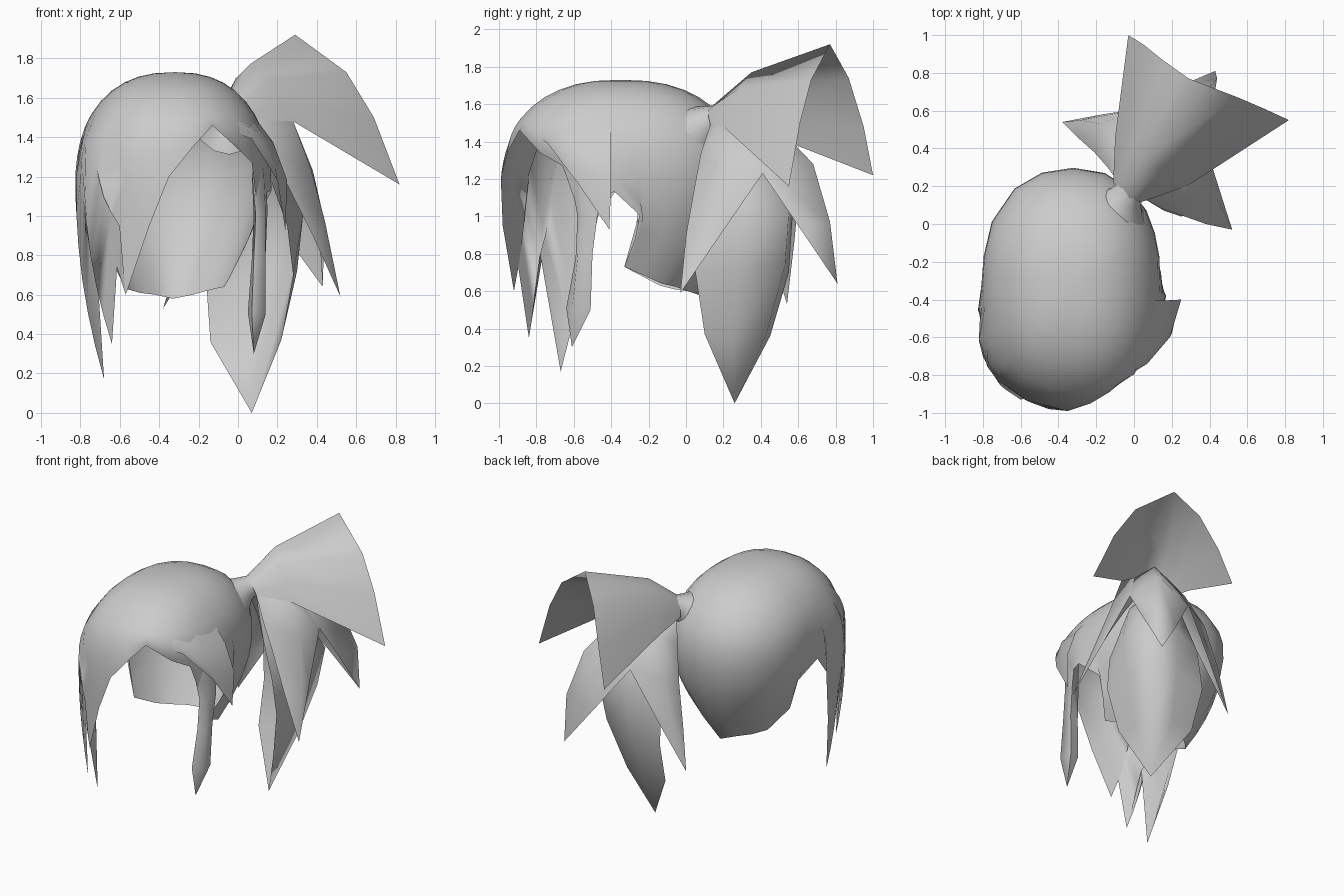
import bpy, bmesh, math
from mathutils import Vector as V

mat = bpy.data.materials.new("light_grey")
mat.diffuse_color = (0.6, 0.6, 0.6, 1)


def sheet(name, rows, closed=False, angle=100):
    """Skin a grid of points; coincident points collapse into tips."""
    bm = bmesh.new()
    grid = [[bm.verts.new(p) for p in r] for r in rows]
    n = len(rows[0])
    for a, b in zip(grid, grid[1:]):
        for i in range(n if closed else n - 1):
            j = (i + 1) % n
            bm.faces.new((a[i], a[j], b[j], b[i]))
    bmesh.ops.remove_doubles(bm, verts=bm.verts, dist=0.002)
    bmesh.ops.recalc_face_normals(bm, faces=bm.faces)
    me = bpy.data.meshes.new(name)
    bm.to_mesh(me)
    bm.free()
    me.materials.append(mat)
    ob = bpy.data.objects.new(name, me)
    bpy.context.collection.objects.link(ob)
    bpy.context.view_layer.objects.active = ob
    ob.select_set(True)
    bpy.ops.object.shade_smooth_by_angle(angle=math.radians(angle))
    ob.select_set(False)
    return ob


# Scalp cap: rounded dome whose columns run from the crown to a jagged hem
CX, CY, CZ, RZ, POW = -0.32, -0.35, 1.1, 0.63, 2.4
HEM = [  # azimuth, hem point
    (-70, -.13, -.89, 1.46), (-55, 0, -.78, 1.34), (-40, .07, -.66, 1.27),
    (-28, .09, -.60, 1.10), (-14, .15, -.47, 1.12), (-3, .17, -.38, 1.13),
    (10, .10, -.23, .99), (22, -.02, -.33, .73), (36, -.04, -.24, .69),
    (48, -.07, -.13, .64), (61, -.14, -.06, .625), (75, -.23, .01, .60),
    (90, -.33, .07, .58), (105, -.42, .01, .60), (120, -.50, -.06, .61),
    (140, -.57, -.14, .63), (158, -.62, -.33, .73), (170, -.74, -.23, .99),
    (183, -.81, -.38, 1.13), (190, -.82, -.47, 1.0), (199, -.77, -.56, .6),
    (207, -.68, -.67, .17), (214, -.72, -.78, .8), (220, -.64, -.84, .35),
    (227, -.60, -.93, .95), (232, -.57, -.92, .6), (241, -.45, -.98, .95),
    (257, -.35, -.99, 1.2), (275, -.23, -.95, 1.35), (290, -.13, -.89, 1.46)]


def spow(v):
    return math.copysign(abs(v) ** (2 / POW), v)


def dome(az, s):
    """Point on the dome, s = 0 at the crown, straight down past the equator."""
    c, d = math.cos(math.radians(az)), math.sin(math.radians(az))
    rx, ry = (0.49 if c > 0 else 0.515), (0.675 if d > 0 else 0.655)
    k = (abs(c / rx) ** POW + abs(d / ry) ** POW) ** (-1 / POW)
    r = k * (spow(math.sin(s)) if s < math.pi / 2 else 1)
    z = spow(math.cos(s)) if s < math.pi / 2 else math.pi / 2 - s
    return V((CX + r * c, CY + r * d, CZ + RZ * z))


def hem_param(z):
    if z < CZ:
        return math.pi / 2 + (CZ - z) / RZ
    return math.acos(((z - CZ) / RZ) ** (POW / 2))


UPPER, LOWER, S0 = 6, 9, math.radians(52)
cap = [[dome(az, S0 * i / UPPER) for az, *_ in HEM] for i in range(UPPER)]
for i in range(LOWER):
    t = i / (LOWER - 1)
    row = []
    for az, *end in HEM:
        s1 = hem_param(end[2])
        p = dome(az, S0 + (s1 - S0) * t)
        p += (V(end) - dome(az, s1)) * t ** 2.4
        if 200 < az < 230:  # the left fringe stands off the head a little
            a = math.radians(az)
            p += V((math.cos(a), math.sin(a), 0)) * 0.025 * math.sin(math.pi * t)
        row.append(p)
    cap.append(row)
sheet("scalp_cap", cap)

# Funnel gathering the hair from the cap into the tie
funnel = []
for c, axis, r in (((-.083, .078, 1.450), (.42, .76, .50), .160),
                   ((-.062, .112, 1.480), (.44, .78, .42), .118),
                   ((-.042, .145, 1.505), (.46, .82, .30), .090),
                   ((-.020, .180, 1.520), (.50, .86, .10), .075),
                   ((.000, .215, 1.525), (.50, .86, .05), .080)):
    axis = V(axis).normalized()
    side = V((-axis.y, axis.x, 0)).normalized()
    up = axis.cross(side)
    funnel.append([V(c) + (side * math.cos(a) + up * math.sin(a)) * r
                   for a in (k * math.tau / 12 for k in range(12))])
sheet("gathered_root", funnel, closed=True)

# Swept lock on the right of the fringe, rising out of the cap
top = [dome(az, math.radians(s)).lerp(V((CX, CY, CZ)), 0.02)
       for az, s in ((-69, 57), (-54, 52), (-33, 49), (-8, 48))]
low = [V(p) for p in ((-.11, -.84, 1.46), (.07, -.74, 1.40), (.19, -.60, 1.25), (.25, -.40, 1.18))]
mid = [(a + b) / 2 + ((a + b) / 2 - V((CX, CY, CZ))).normalized() * h
       for a, b, h in zip(top, low, (0, .015, .03, .03))]
hem = [(-.11, -.84, 1.46), (.07, -.74, 1.39), (.20, -.58, 1.18), (.24, -.41, .93)]
sheet("fringe_lock", [top, mid, low, hem])

# Thin four-sided lock hanging in front of the right ear
sheet("side_lock", [
    [(.07, -.50, 1.22), (.07, -.62, 1.22), (.13, -.57, 1.24), (.14, -.45, 1.24)],
    [(.08, -.49, 1.0), (.09, -.58, 1.0), (.14, -.56, 1.02), (.15, -.47, 1.03)],
    [(.07, -.51, .78), (.08, -.59, .78), (.14, -.58, .78), (.14, -.50, .80)],
    [(.05, -.53, .51), (.07, -.64, .51), (.14, -.61, .50), (.13, -.51, .50)],
    [(.08, -.61, .30)] * 4], closed=True, angle=80)

# Ponytail: upper fan arching from the tie
sheet("ponytail_fan", [
    [(-.11, .22, 1.48), (-.10, .21, 1.53), (-.07, .18, 1.57), (-.03, .14, 1.59),
     (.02, .12, 1.57), (.05, .12, 1.53), (.06, .13, 1.49)],
    [(-.10, .46, 1.43), (-.06, .43, 1.57), (-.01, .40, 1.70), (.06, .35, 1.77),
     (.15, .29, 1.69), (.22, .24, 1.58), (.28, .20, 1.48)],
    [(-.03, 1.0, 1.22), (.05, .95, 1.48), (.15, .87, 1.74), (.29, .77, 1.92),
     (.55, .67, 1.73), (.69, .61, 1.50), (.82, .55, 1.16)]], angle=150)

# Ponytail: long central leaf
tip = (.07, .26, 0)
sheet("ponytail_long_lock", [
    [(-.06, .20, 1.46), (-.02, .22, 1.49), (.02, .22, 1.50), (.04, .17, 1.49), (.06, .13, 1.47)],
    [(-.12, .40, 1.20), (.05, .50, 1.27), (.23, .44, 1.28), (.25, .25, 1.25), (.16, .07, 1.20)],
    [(-.14, .50, .95), (.10, .57, 1.0), (.33, .55, 1.02), (.33, .28, 1.0), (.25, .04, .95)],
    [(-.16, .53, .65), (.08, .55, .70), (.28, .53, .74), (.30, .28, .72), (.28, .05, .70)],
    [(-.14, .44, .36), (.04, .45, .36), (.18, .43, .37), (.21, .25, .37), (.22, .10, .37)],
    [tip] * 5])

# Ponytail: three shorter pointed locks around the leaf
j1, j2 = (.38, .41, 1.23), (.03, .61, 1.20)
for name, edge_a, ridge, edge_b, end in (
    ("ponytail_right_lock",
     [(.06, .13, 1.49), (.15, .08, 1.34), (.24, .05, 1.18), (.38, .0, .90)],
     [(.07, .14, 1.50), (.28, .20, 1.48), (.37, .20, 1.24), (.44, .13, .98)],
     [(.05, .16, 1.50), (.26, .32, 1.46), j1, (.45, .19, .91)], (.52, -.03, .59)),
    ("ponytail_back_lock",
     [(.05, .16, 1.50), (.26, .32, 1.46), j1, (.41, .60, .95)],
     [(.02, .18, 1.52), (.22, .48, 1.49), (.36, .68, 1.28), (.44, .77, .97)],
     [(-.02, .20, 1.50), (.02, .44, 1.44), j2, (.24, .73, .90)], (.43, .81, .64)),
    ("ponytail_left_lock",
     [(-.02, .20, 1.50), (.02, .44, 1.44), j2, (-.17, .58, .87)],
     [(-.06, .21, 1.50), (-.10, .42, 1.40), (-.18, .53, 1.15), (-.28, .55, .85)],
     [(-.08, .22, 1.47), (-.14, .30, 1.32), (-.21, .38, 1.08), (-.30, .46, .80)],
     (-.38, .54, .53))):
    sheet(name, [list(r) for r in zip(edge_a, ridge, edge_b)] + [[end] * 3], angle=150)
